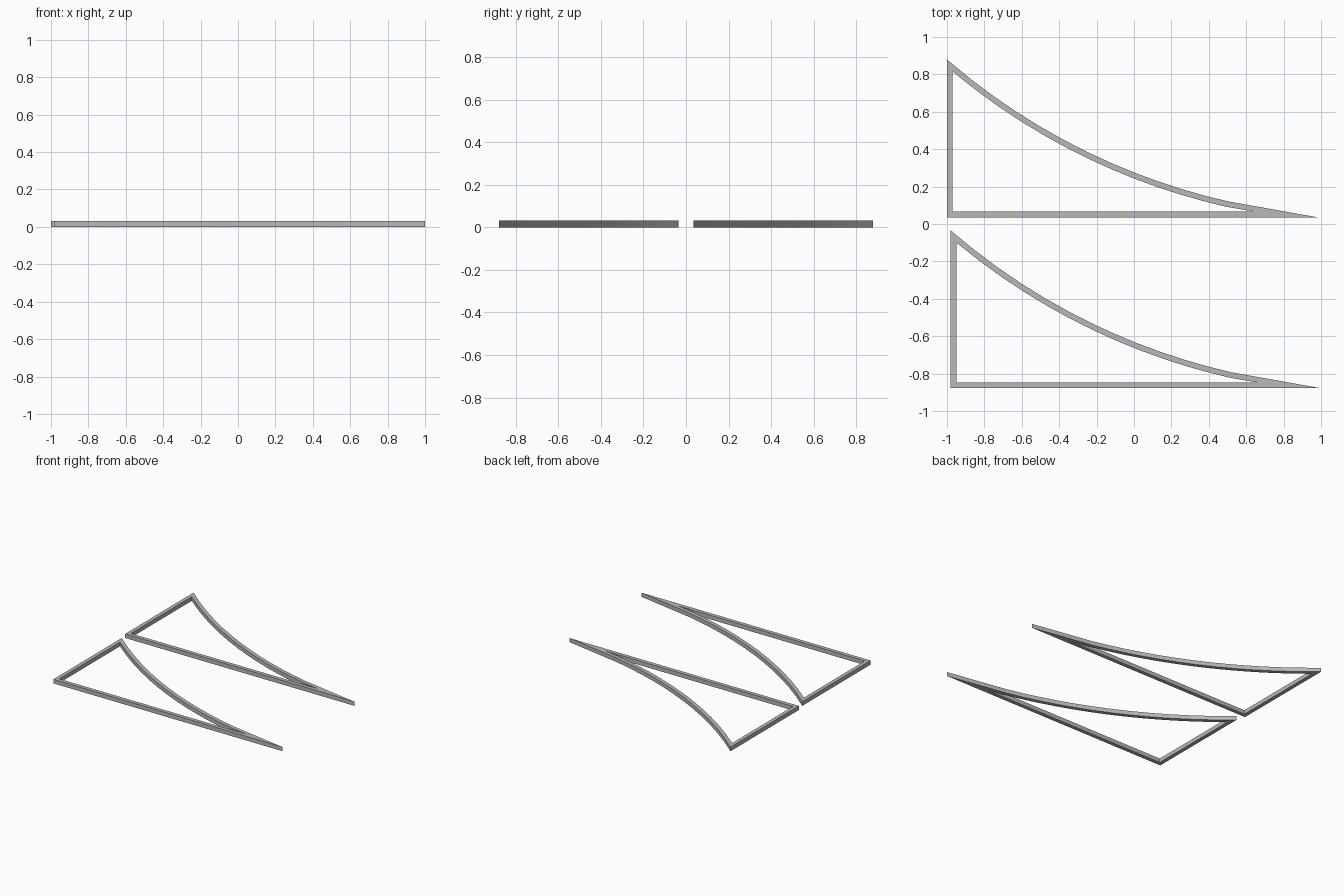
import bpy, bmesh
from math import sqrt

if "Cube" in bpy.data.objects:
    bpy.data.objects.remove(bpy.data.objects["Cube"], do_unlink=True)

BAR = 0.03                       # bar width
HEIGHT = 0.032                   # bar height
LENGTH = 1.98                    # along the straight base
CX, CY, R = 2.27, 3.472, 3.473   # centre and radius of the curved edge
BEND = 1.5                       # where the curve turns into the straight tip
STEPS = 12

grey = bpy.data.materials.new("grey")
grey.use_nodes = True
colour = (0.48, 0.48, 0.48, 1)
grey.diffuse_color = colour
grey.node_tree.nodes["Principled BSDF"].inputs["Base Color"].default_value = colour


def arc(start, end, radius):
    """Points on the concave edge, evenly spaced in x."""
    xs = [start + (end - start) * i / STEPS for i in range(STEPS + 1)]
    return [(x, CY - sqrt(radius ** 2 - (x - CX) ** 2)) for x in xs]


def curved_frame(name, x, y):
    # matching outer and inner outlines: corner, curve, sharp tip
    outer = [(0, 0)] + arc(0, BEND, R) + [(LENGTH, 0)]
    inner = [(BAR, BAR)] + arc(BAR, BEND - BAR * 0.2, R + BAR) + [(1.645, BAR)]
    bm = bmesh.new()
    out_v = [bm.verts.new((px, py, 0)) for px, py in outer]
    in_v = [bm.verts.new((px, py, 0)) for px, py in inner]
    n = len(outer)
    for i in range(n):
        j = (i + 1) % n
        bm.faces.new((out_v[i], out_v[j], in_v[j], in_v[i]))

    # raise the flat outline into a solid bar
    top = bmesh.ops.extrude_face_region(bm, geom=bm.faces[:], use_keep_orig=True)
    moved = [g for g in top["geom"] if isinstance(g, bmesh.types.BMVert)]
    bmesh.ops.translate(bm, verts=moved, vec=(0, 0, HEIGHT))
    bmesh.ops.recalc_face_normals(bm, faces=bm.faces[:])

    mesh = bpy.data.meshes.new(name)
    bm.to_mesh(mesh)
    bm.free()
    mesh.materials.append(grey)
    obj = bpy.data.objects.new(name, mesh)
    obj.location = (x, y, 0)
    bpy.context.collection.objects.link(obj)


curved_frame("back_curved_frame", -1.0, 0.036)
curved_frame("front_curved_frame", -0.98, -0.878)
